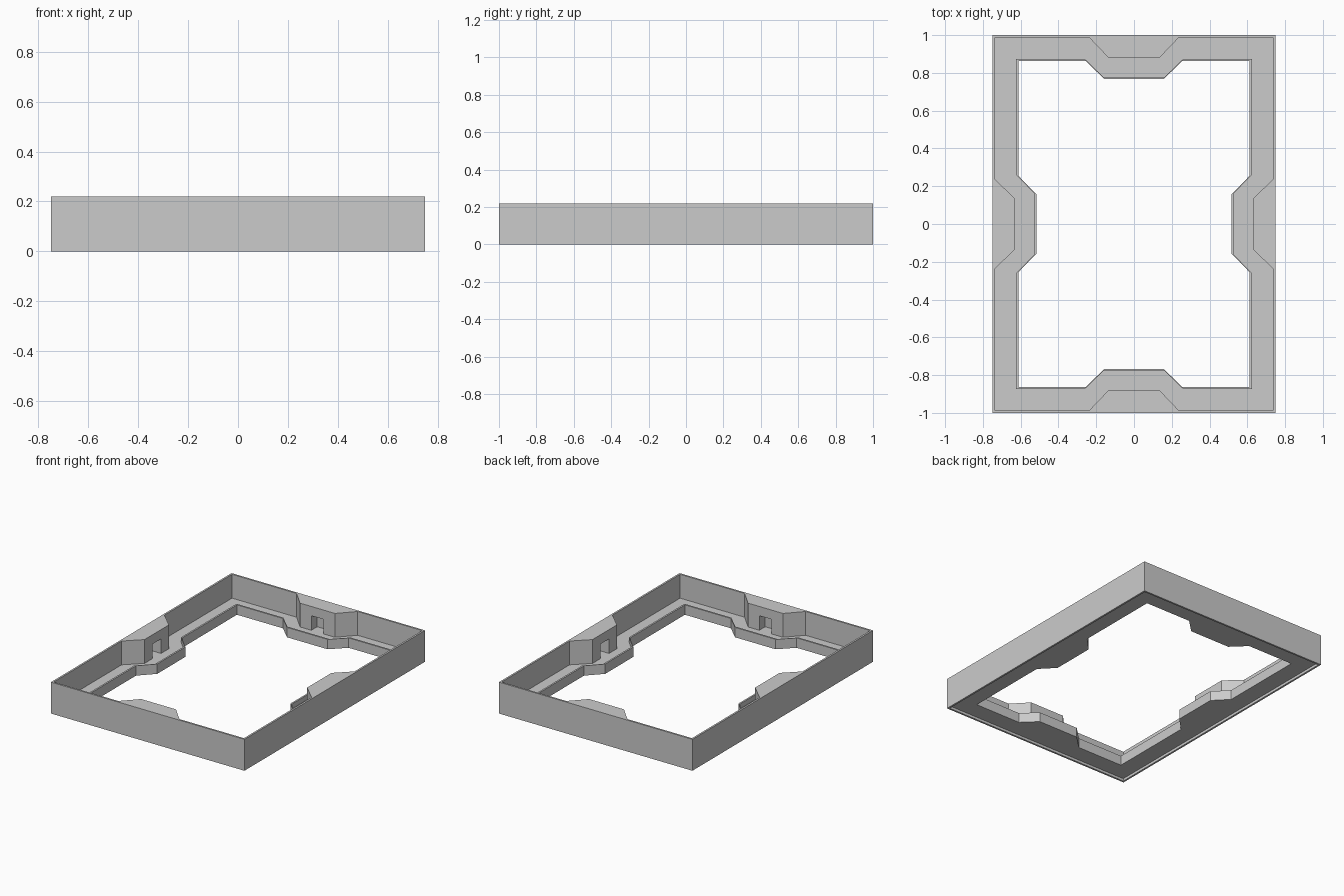
import bpy, bmesh
from mathutils import Matrix

if "Cube" in bpy.data.objects:
    bpy.data.objects.remove(bpy.data.objects["Cube"])

HX, HY, H = 0.75, 1.0, 0.22          # outer half sizes and height
UNDER, FLOOR, RIM = 0.018, 0.053, 0.087
WALL, SLOT_W, SLOT_TOP = 0.013, 0.095, 0.155


def outline(hx, hy, depth, base, tip):
    """Rectangle with a trapezoid bump pointing inwards on every side (20 points)."""
    pts = [(-hx, -hy)]
    side = [(-base, 0), (-tip, depth), (tip, depth), (base, 0)]
    pts += [(t, -hy + d) for t, d in side] + [(hx, -hy)]
    pts += [(hx - d, t) for t, d in side] + [(hx, hy)]
    pts += [(-t, hy - d) for t, d in side] + [(-hx, hy)]
    pts += [(-hx + d, -t) for t, d in side]
    return pts


def finish(name, bm):
    bmesh.ops.recalc_face_normals(bm, faces=bm.faces)
    me = bpy.data.meshes.new(name)
    bm.to_mesh(me)
    bm.free()
    ob = bpy.data.objects.new(name, me)
    bpy.context.collection.objects.link(ob)
    return ob


# Plan outlines: outside, recess under the plate, bumped wall, both sides of the rim
outside = outline(HX, HY, 0, 0.24, 0.14)
recess = outline(HX - WALL, HY - WALL, 0, 0.24, 0.14)
wall = outline(HX - WALL, HY - WALL, 0.107, 0.237, 0.135)
rim_out = outline(0.624, 0.874, 0.095, 0.26, 0.163)
rim_in = outline(0.612, 0.862, 0.095, 0.255, 0.157)

# Frame: loft through the outlines as one closed cross-section
section = [(outside, 0), (outside, H), (wall, H), (wall, FLOOR), (rim_out, FLOOR),
           (rim_out, RIM), (rim_in, RIM), (rim_in, UNDER), (recess, UNDER), (recess, 0)]
bm = bmesh.new()
loops = [[bm.verts.new((x, y, z)) for x, y in pts] for pts, z in section]
for a, b in zip(loops, loops[1:] + loops[:1]):
    n = len(a)
    for i in range(n):
        j = (i + 1) % n
        bm.faces.new((a[i], a[j], b[j], b[i]))
frame = finish("tray_frame", bm)

# Slots in the four wall bumps
bm = bmesh.new()
for cx, cy in ((0, 0.90), (0, -0.90), (0.65, 0), (-0.65, 0)):
    size = (SLOT_W, 0.09) if cx == 0 else (0.09, SLOT_W)
    m = Matrix.Translation((cx, cy, (FLOOR + SLOT_TOP) / 2)) @ \
        Matrix.Diagonal((*size, SLOT_TOP - FLOOR, 1))
    bmesh.ops.create_cube(bm, size=1, matrix=m)
cutter = finish("slot_cutter", bm)
cutter.hide_render = True
cutter.display_type = 'WIRE'

mod = frame.modifiers.new("slots", 'BOOLEAN')
mod.operation = 'DIFFERENCE'
mod.solver = 'EXACT'
mod.object = cutter
